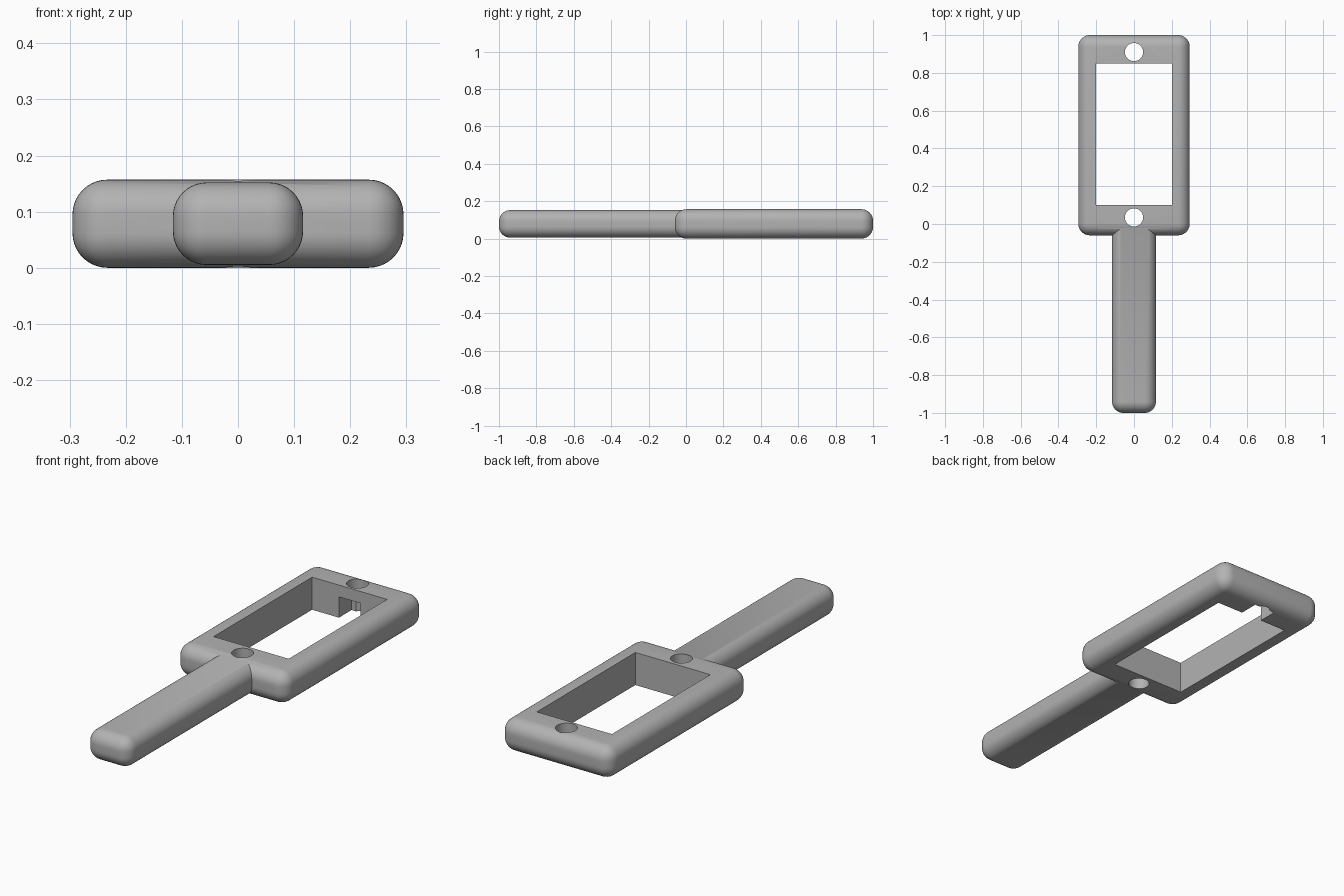
import bpy
import bmesh
import math
from mathutils import Matrix, Vector

default = bpy.data.objects.get("Cube")
if default:
    bpy.data.objects.remove(default, do_unlink=True)

# Single plain grey
grey = bpy.data.materials.new("plain grey")
grey.use_nodes = True
grey.diffuse_color = (0.45, 0.45, 0.45, 1)
grey.node_tree.nodes["Principled BSDF"].inputs["Base Color"].default_value = grey.diffuse_color


def finish(name, bm):
    mesh = bpy.data.meshes.new(name)
    bmesh.ops.recalc_face_normals(bm, faces=bm.faces)
    bm.to_mesh(mesh)
    bm.free()
    mesh.materials.append(grey)
    obj = bpy.data.objects.new(name, mesh)
    bpy.context.collection.objects.link(obj)
    return obj


def box(name, low, high, radius=0):
    """Box between two corners, with every edge rounded by radius."""
    low, high = Vector(low), Vector(high)
    bm = bmesh.new()
    bmesh.ops.create_cube(bm, size=1, matrix=Matrix.Translation((low + high) / 2)
                          @ Matrix.Diagonal((*(high - low), 1)))
    if radius:
        bmesh.ops.bevel(bm, geom=bm.edges[:], offset=radius, segments=10,
                        profile=0.5, affect='EDGES')
    return finish(name, bm)


def drill(name, y):
    bm = bmesh.new()
    bmesh.ops.create_cone(bm, cap_ends=True, segments=48, radius1=0.048, radius2=0.048,
                          depth=0.5, matrix=Matrix.Translation((0, y, 0.08)))
    return finish(name, bm)


def combine(target, tool, operation):
    mod = target.modifiers.new(tool.name, 'BOOLEAN')
    mod.operation = operation
    mod.solver = 'EXACT'
    mod.object = tool
    bpy.context.view_layer.objects.active = target
    bpy.ops.object.modifier_apply(modifier=mod.name)
    bpy.data.objects.remove(tool, do_unlink=True)


# Rounded frame joined to its rounded handle
body = box("frame_with_handle", (-0.295, -0.06, 0), (0.295, 1, 0.157), 0.062)
combine(body, box("handle", (-0.116, -1, 0.005), (0.116, 0.06, 0.152), 0.06), 'UNION')

# Window, two through holes, and a pocket under the far hole
combine(body, box("window", (-0.2, 0.1, -0.2), (0.2, 0.85, 0.4)), 'DIFFERENCE')
combine(body, box("pocket", (-0.057, 0.8, -0.2), (0.057, 0.945, 0.1)), 'DIFFERENCE')
for label, y in (("near_hole", 0.035), ("far_hole", 0.91)):
    combine(body, drill(label, y), 'DIFFERENCE')

bpy.ops.object.select_all(action='DESELECT')
body.select_set(True)
bpy.context.view_layer.objects.active = body
bpy.ops.object.shade_smooth_by_angle(angle=math.radians(30))
